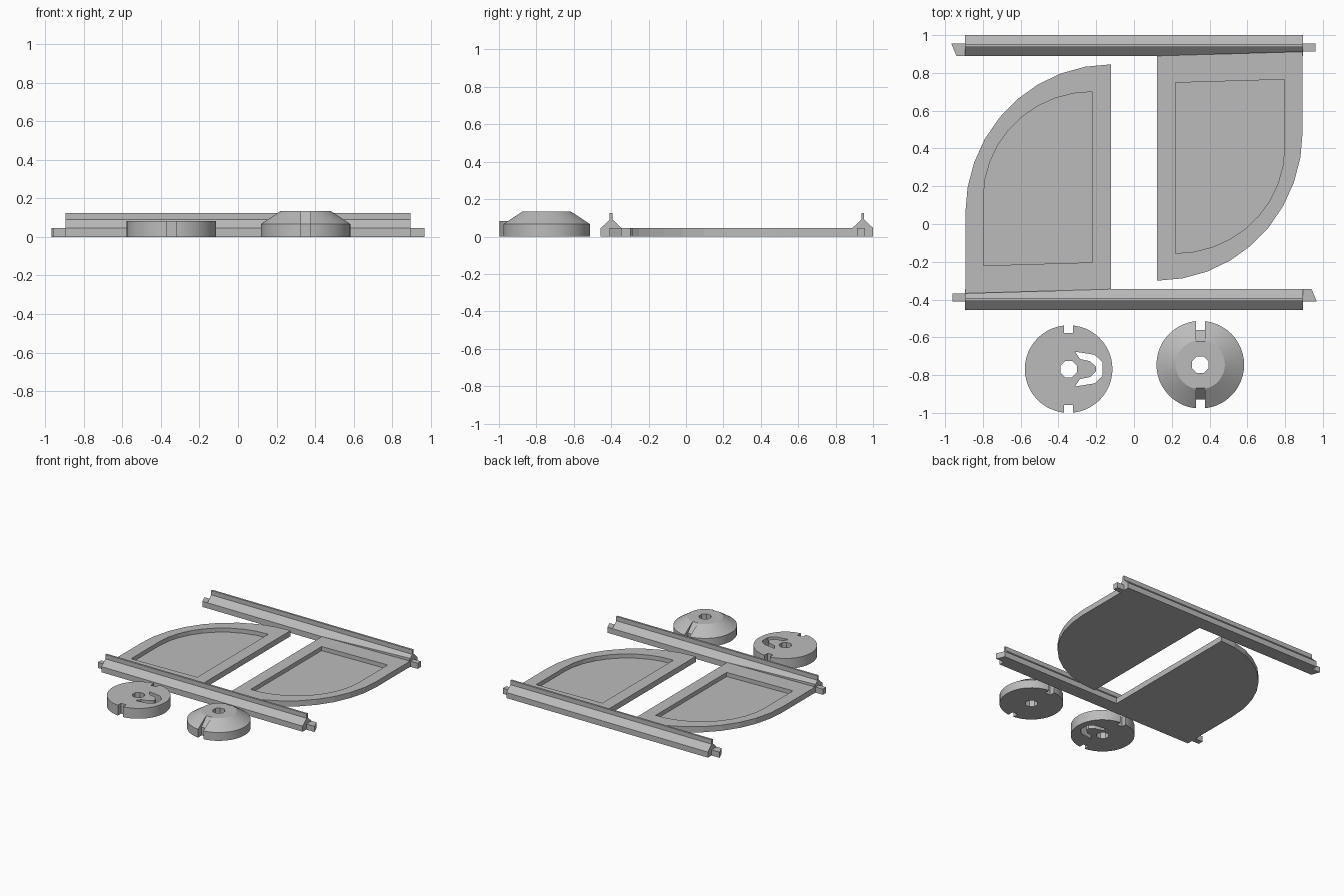
import bpy, bmesh
from math import sin, cos, pi, radians
from mathutils import Matrix

if "Cube" in bpy.data.objects:
    bpy.data.objects.remove(bpy.data.objects["Cube"])

grey = bpy.data.materials.new("plain_grey")
grey.use_nodes = True
grey.diffuse_color = (0.5, 0.5, 0.5, 1)
grey.node_tree.nodes["Principled BSDF"].inputs["Base Color"].default_value = (0.5, 0.5, 0.5, 1)

MID_Y = 0.2725      # the two halves are half-turn copies about this y
THICK = 0.045


def finish(name, bm):
    bmesh.ops.recalc_face_normals(bm, faces=bm.faces)
    mesh = bpy.data.meshes.new(name)
    bm.to_mesh(mesh)
    bm.free()
    mesh.materials.append(grey)
    ob = bpy.data.objects.new(name, mesh)
    bpy.context.collection.objects.link(ob)
    return ob


def extrude(name, pts, vec):
    """Prism from a list of 3D points pushed along vec."""
    bm = bmesh.new()
    face = bm.faces.new([bm.verts.new(p) for p in pts])
    res = bmesh.ops.extrude_face_region(bm, geom=[face], use_keep_orig=True)
    bmesh.ops.translate(bm, vec=vec, verts=[g for g in res["geom"] if isinstance(g, bmesh.types.BMVert)])
    return finish(name, bm)


def slab(name, pts, z0, z1):
    return extrude(name, [(x, y, z0) for x, y in pts], (0, 0, z1 - z0))


def lathe(name, profile, n=48):
    """Solid of revolution from (radius, z) pairs."""
    bm = bmesh.new()
    rings = [[bm.verts.new((r * cos(2 * pi * i / n), r * sin(2 * pi * i / n), z)) for i in range(n)]
             for r, z in profile]
    for a, b in zip(rings, rings[1:]):
        for i in range(n):
            j = (i + 1) % n
            bm.faces.new((a[i], a[j], b[j], b[i]))
    bm.faces.new(rings[0])
    bm.faces.new(rings[-1])
    return finish(name, bm)


def cut(ob, cutter):
    cutter.hide_render = True
    mod = ob.modifiers.new("cut", "BOOLEAN")
    mod.operation = "DIFFERENCE"
    mod.solver = "EXACT"
    mod.object = cutter
    bpy.context.view_layer.objects.active = ob
    bpy.ops.object.modifier_apply(modifier=mod.name)
    bpy.data.objects.remove(cutter)


def half_turn(ob):
    ob.data.transform(Matrix.Translation((0, 2 * MID_Y, 0)) @ Matrix.Rotation(pi, 4, "Z"))


def quarter_outline(right, left, top, spring, low_left, low_right, n=9):
    """Straight right and bottom edges, elliptical upper left corner."""
    arc = [(right + (left - right) * sin(a), spring + (top - spring) * cos(a))
           for a in (pi / 2 * i / n for i in range(n + 1))]
    return arc + [(left, low_left), (right, low_right)]


outer = quarter_outline(-0.123, -0.893, 0.845, 0.055, -0.367, -0.345)
inner = quarter_outline(-0.22, -0.797, 0.70, 0.14, -0.22, -0.203)

for side, turned in (("right", False), ("left", True)):
    # rounded panel with a shallow pocket
    panel = slab(side + "_panel", outer, 0, THICK)
    cut(panel, slab("pocket_cutter", inner, 0.012, 0.1))

    # ridged rail the panel stands against
    c = MID_Y - 0.6725
    half = [(0.056, 0), (0.056, THICK), (0.008, 0.09), (0.008, 0.125)]
    section = half + [(-y, z) for y, z in reversed(half)]
    rail = extrude(side + "_rail", [(-0.895, c + y, z) for y, z in section], (1.79, 0, 0))
    cut(rail, slab("seat_cutter", outer, THICK, 0.2))

    # end tabs: one square, one slanted
    tabs = [slab(side + "_square_tab", [(-0.96, c - 0.01), (-0.89, c - 0.01),
                                        (-0.89, c + 0.032), (-0.96, c + 0.032)], 0, THICK),
            slab(side + "_slanted_tab", [(0.89, c - 0.01), (0.967, c - 0.01),
                                         (0.94, c + 0.056), (0.89, c + 0.056)], 0, THICK)]
    if turned:
        for ob in [panel, rail] + tabs:
            half_turn(ob)


def octagon_hole():
    return slab("hole_cutter", [(0.047 * cos(pi / 8 + i * pi / 4), 0.047 * sin(pi / 8 + i * pi / 4))
                                for i in range(8)], -0.1, 0.3)


def cut_notches(ob, section):
    """Matching notches front and back; section is (radius, z)."""
    for s in (-1, 1):
        cut(ob, extrude("notch_cutter", [(-0.024, s * r, z) for r, z in section], (0.048, 0, 0)))


# flat wheel with a hook-shaped slot
flat_wheel = lathe("flat_wheel", [(0.232, 0), (0.232, 0.083)])
cut(flat_wheel, octagon_hole())
cut_notches(flat_wheel, [(0.19, -0.1), (0.3, -0.1), (0.3, 0.2), (0.19, 0.2)])
upper = [(0.18, 0.037), (0.137, 0.076), (0.034, 0.092), (0.06, 0.053), (0.113, 0.042), (0.145, 0.012)]
slot = upper + [(x, -y) for x, y in reversed(upper)]
cut(flat_wheel, slab("slot_cutter", slot, -0.1, 0.3))
flat_wheel.location = (-0.346, -0.768, 0)

# cone-topped wheel with sloped notches
cone_wheel = lathe("cone_wheel", [(0.232, 0), (0.232, 0.067), (0.13, 0.135)])
cut(cone_wheel, octagon_hole())
cut_notches(cone_wheel, [(0.185, -0.1), (0.3, -0.1), (0.3, 0.2), (0.123, 0.2), (0.123, 0.135), (0.185, 0.067)])
cone_wheel.location = (0.351, -0.745, 0)

for wheel in (flat_wheel, cone_wheel):
    bpy.ops.object.select_all(action="DESELECT")
    wheel.select_set(True)
    bpy.context.view_layer.objects.active = wheel
    bpy.ops.object.shade_smooth_by_angle(angle=radians(25))
